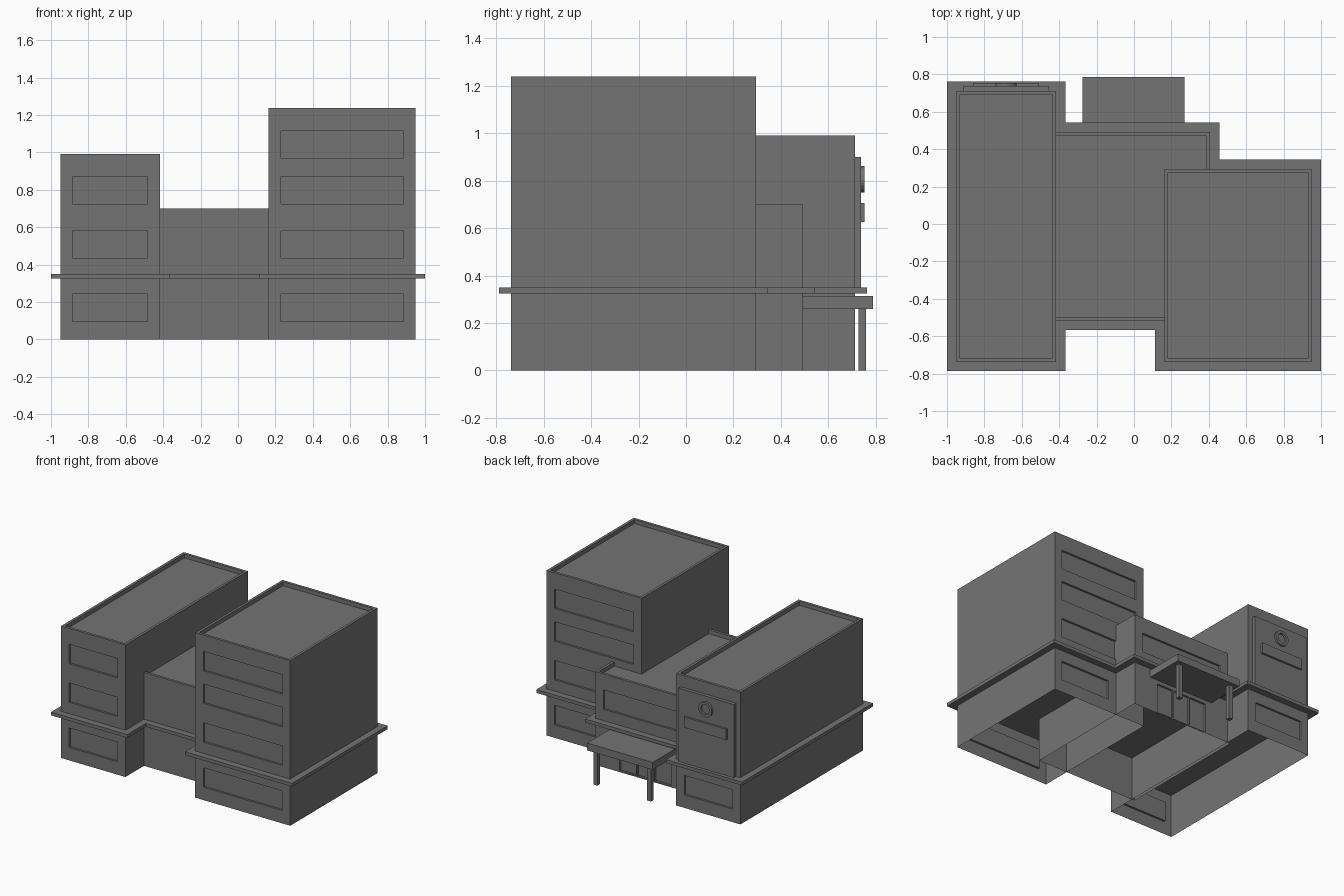
import bpy, bmesh, math
from mathutils import Matrix, Vector

if "Cube" in bpy.data.objects:
    bpy.data.objects.remove(bpy.data.objects["Cube"])

# dark grey used on every part
GREY = bpy.data.materials.new("dark_grey")
GREY.diffuse_color = (0.175, 0.175, 0.175, 1)
GREY.use_nodes = True
GREY.node_tree.nodes["Principled BSDF"].inputs["Base Color"].default_value = GREY.diffuse_color


def add_box(bm, x0, x1, y0, y1, z0, z1):
    centre = Vector(((x0 + x1) / 2, (y0 + y1) / 2, (z0 + z1) / 2))
    size = Matrix.Diagonal((x1 - x0, y1 - y0, z1 - z0, 1))
    bmesh.ops.create_cube(bm, size=1, matrix=Matrix.Translation(centre) @ size)


def to_object(name, bm):
    me = bpy.data.meshes.new(name)
    bm.to_mesh(me)
    bm.free()
    me.materials.append(GREY)
    ob = bpy.data.objects.new(name, me)
    bpy.context.collection.objects.link(ob)
    return ob


def boxes(name, *bounds):
    bm = bmesh.new()
    for b in bounds:
        add_box(bm, *b)
    return to_object(name, bm)


def building(name, x0, x1, y0, y1, top, windows):
    """Hollow-bottomed block with a parapet roof and recessed windows."""
    ob = boxes(name, (x0, x1, y0, y1, 0, top))
    rim, depth = 0.02, 0.015
    cuts = [(x0 + rim, x1 - rim, y0 + rim, y1 - rim, top - 0.03, top + 0.1)]
    for side, a, b, z0, z1 in windows:
        ya, yb = (y0 - 0.1, y0 + depth) if side == "front" else (y1 - depth, y1 + 0.1)
        cuts.append((a, b, ya, yb, z0, z1))
    cutter = boxes(name + "_cutter", *cuts)
    cutter.hide_render = True
    mod = ob.modifiers.new("recesses", "BOOLEAN")
    mod.operation, mod.solver, mod.object = "DIFFERENCE", "EXACT", cutter
    bpy.context.view_layer.update()
    cut = bpy.data.meshes.new_from_object(
        ob.evaluated_get(bpy.context.evaluated_depsgraph_get()))
    ob.modifiers.clear()
    ob.data = cut
    bpy.data.objects.remove(cutter)
    # open underside
    bm = bmesh.new()
    bm.from_mesh(cut)
    floor = [f for f in bm.faces if all(v.co.z < 1e-4 for v in f.verts)]
    bmesh.ops.delete(bm, geom=floor, context="FACES")
    bm.to_mesh(cut)
    bm.free()
    return ob


# storey heights of the window bands
G, F1, F2, F3 = (0.097, 0.243), (0.435, 0.58), (0.725, 0.87), (0.97, 1.115)

# left wing
left = [("front", -0.885, -0.485, *z) for z in (G, F1, F2)]
left.append(("back", -0.885, -0.485, *G))
building("left_wing", -0.95, -0.417, -0.738, 0.712, 0.99, left)

# right tower
right = [("front", 0.23, 0.885, *z) for z in (G, F1, F2, F3)]
right.append(("back", 0.475, 0.885, *G))
right += [("back", 0.23, 0.885, *z) for z in (F1, F2, F3)]
building("right_tower", 0.162, 0.95, -0.738, 0.295, 1.238, right)

# middle hall, with entrance door panels under the canopy
hall = [("back", -0.35, 0.34, *F1)]
hall += [("back", -0.22 + 0.145 * i, -0.085 + 0.145 * i, 0.01, 0.23) for i in range(3)]
building("middle_hall", -0.44, 0.407, -0.519, 0.493, 0.70, hall)

# ledges around each block
boxes("left_ledge", (-1.0, -0.367, -0.787, 0.763, 0.325, 0.35))
boxes("right_ledge", (0.113, 1.0, -0.787, 0.345, 0.325, 0.35))
boxes("middle_ledge", (-0.44, 0.457, -0.568, 0.543, 0.325, 0.35))

# entrance canopy and posts
boxes("canopy", (-0.275, 0.27, 0.49, 0.787, 0.258, 0.313))
boxes("canopy_posts", *[(x - 0.016, x + 0.016, 0.727, 0.759, 0, 0.26)
                        for x in (-0.225, 0.22)])

# facade panel and blank sign bar on the back of the left wing
boxes("facade_panel", (-0.915, -0.455, 0.71, 0.738, 0.35, 0.90))
boxes("sign_bar", (-0.86, -0.51, 0.735, 0.753, 0.625, 0.705))

# plain round ornament
bm = bmesh.new()
n, rings = 24, []
for r, y in ((0.056, 0.735), (0.056, 0.753), (0.036, 0.753), (0.036, 0.735)):
    rings.append([bm.verts.new((-0.685 + r * math.cos(2 * math.pi * i / n), y,
                                0.805 + r * math.sin(2 * math.pi * i / n)))
                  for i in range(n)])
for k in range(4):
    a, b = rings[k], rings[(k + 1) % 4]
    for i in range(n):
        j = (i + 1) % n
        bm.faces.new((a[i], a[j], b[j], b[i]))
bmesh.ops.recalc_face_normals(bm, faces=bm.faces)
to_object("round_ornament", bm)
